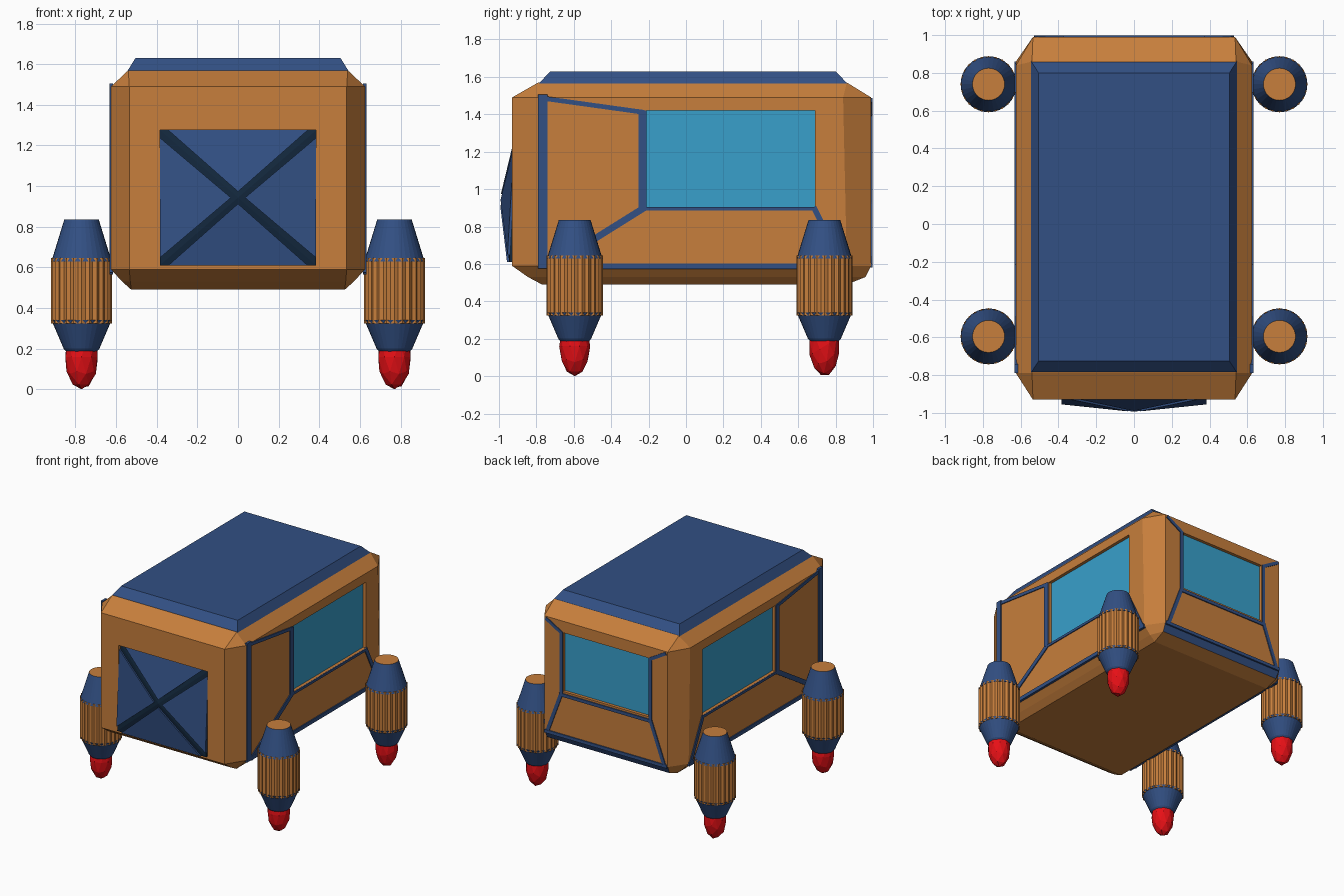
import bpy, bmesh, math
from mathutils import Vector, Matrix

cube = bpy.data.objects.get("Cube")
if cube:
    bpy.data.objects.remove(cube, do_unlink=True)


def material(name, rgb):
    m = bpy.data.materials.new(name)
    m.use_nodes = True
    m.diffuse_color = (*rgb, 1)
    m.node_tree.nodes["Principled BSDF"].inputs["Base Color"].default_value = (*rgb, 1)
    return m


ORANGE = material("orange", (0.57, 0.21, 0.045))
BLUE = material("navy blue", (0.032, 0.08, 0.23))
DARK = material("dark navy", (0.006, 0.02, 0.045))
GLASS = material("window cyan", (0.04, 0.35, 0.6))
RED = material("flame red", (0.8, 0.005, 0.008))


def finish(name, bm, *mats):
    bmesh.ops.recalc_face_normals(bm, faces=bm.faces)
    me = bpy.data.meshes.new(name)
    bm.to_mesh(me)
    bm.free()
    for m in mats:
        me.materials.append(m)
    ob = bpy.data.objects.new(name, me)
    bpy.context.collection.objects.link(ob)
    return ob


def loft(bm, rings, caps=True):
    """Skin a list of equal-length closed rings."""
    vr = [[bm.verts.new(p) for p in r] for r in rings]
    n = len(vr[0])
    for a, b in zip(vr, vr[1:]):
        for i in range(n):
            j = (i + 1) % n
            bm.faces.new((a[i], a[j], b[j], b[i]))
    if caps:
        bm.faces.new(vr[0][::-1])
        bm.faces.new(vr[-1])


def plate(bm, pts, place, d0, d1):
    """Extrude a flat outline between two depths on a wall."""
    loft(bm, [[place(u, v, d) for u, v in pts] for d in (d0, d1)])


def strip(bm, p, q, width, place, out=0.008):
    p, q = Vector(p), Vector(q)
    d = (q - p).normalized() * width / 2
    n = Vector((-d.y, d.x))
    plate(bm, [p - d + n, p - d - n, q + d - n, q + d + n], place, -0.01, out)


def rect(u0, u1, v0, v1):
    return [(u0, v0), (u1, v0), (u1, v1), (u0, v1)]


# Wall frames: (along, height, outward depth) to world space
SIDE, FRONT, BACK = 0.625, -0.93, 0.99
walls = {
    "left": lambda u, v, d: Vector((SIDE + d, u, v)),
    "right": lambda u, v, d: Vector((-SIDE - d, u, v)),
    "front": lambda u, v, d: Vector((u, FRONT - d, v)),
    "back": lambda u, v, d: Vector((u, BACK + d, v)),
}
side_window = rect(-0.21, 0.69, 0.905, 1.42)
back_window = rect(-0.37, 0.37, 0.94, 1.40)
hatch_hole = rect(-0.385, 0.385, 0.61, 1.275)
openings = {"left": side_window, "right": side_window,
            "back": back_window, "front": hatch_hole}


# Hull: chamfered box from stacked rings
def ring(hx, cx, yf, yfs, ybs, yb, z):
    half = [(cx, yf), (hx, yfs), (hx, ybs), (cx, yb)]
    return [(x, y, z) for x, y in half] + [(-x, y, z) for x, y in half[::-1]]


bm = bmesh.new()
loft(bm, [
    ring(0.525, 0.525, -0.77, -0.77, 0.86, 0.86, 0.49),
    ring(0.57, 0.53, -0.845, -0.78, 0.86, 0.96, 0.53),
    ring(SIDE, 0.535, FRONT, -0.79, 0.86, BACK, 0.59),
    ring(SIDE, 0.535, FRONT, -0.79, 0.84, BACK, 1.49),
    ring(0.54, 0.54, -0.79, -0.79, 0.86, 0.86, 1.57),
])
bmesh.ops.remove_doubles(bm, verts=bm.verts, dist=0.001)
for f in bm.faces:
    c = f.calc_center_median()
    f.material_index = int(c.y > 0.93 and c.z < 0.59)
hull = finish("hull", bm, ORANGE, BLUE)

# Recesses for windows and hatch
bm = bmesh.new()
for wall, outline in openings.items():
    plate(bm, outline, walls[wall], -0.03, 0.1)
cutter = finish("recess_cutter", bm, ORANGE)
cutter.hide_render = True
mod = hull.modifiers.new("recesses", "BOOLEAN")
mod.operation, mod.solver, mod.object = "DIFFERENCE", "EXACT", cutter
bpy.context.view_layer.objects.active = hull
bpy.ops.object.modifier_apply(modifier=mod.name)
bpy.data.objects.remove(cutter, do_unlink=True)

# Window panes
for wall in ("left", "right", "back"):
    bm = bmesh.new()
    plate(bm, openings[wall], walls[wall], -0.031, -0.024)
    finish(wall + "_window", bm, GLASS)

# Side trim
for wall in ("left", "right"):
    bm = bmesh.new()
    w = walls[wall]
    plate(bm, rect(-0.79, -0.74, 0.575, 1.505), w, -0.01, 0.008)
    plate(bm, rect(-0.255, -0.212, 0.9, 1.42), w, -0.01, 0.008)
    plate(bm, rect(-0.74, 0.86, 0.572, 0.602), w, -0.01, 0.008)
    plate(bm, rect(-0.22, 0.69, 0.885, 0.904), w, -0.01, 0.007)
    strip(bm, (-0.76, 1.485), (-0.235, 1.412), 0.025, w, 0.007)
    strip(bm, (-0.235, 0.893), (-0.72, 0.59), 0.036, w, 0.007)
    strip(bm, (0.69, 0.89), (0.835, 0.6), 0.03, w, 0.007)
    finish(wall + "_trim", bm, BLUE)

# Rear trim
bm = bmesh.new()
w = walls["back"]
plate(bm, rect(-0.4, 0.4, 0.9, 0.925), w, -0.01, 0.008)
plate(bm, rect(-0.53, 0.53, 0.58, 0.605), w, -0.01, 0.008)
for s in (-1, 1):
    strip(bm, (s * 0.385, 0.92), (s * 0.385, 1.39), 0.024, w, 0.007)
    strip(bm, (s * 0.39, 0.91), (s * 0.505, 0.6), 0.028, w, 0.007)
    strip(bm, (s * 0.39, 1.4), (s * 0.51, 1.47), 0.024, w, 0.007)
finish("back_trim", bm, BLUE)

# Front hatch: dark shallow pyramid with four raised triangular panels
corners = [Vector((x, -0.945 if z < 1 else -0.905, z)) for x, z in hatch_hole]
apex = Vector((0, -0.985, 0.943))
bm = bmesh.new()
base = [bm.verts.new(c) for c in corners]
rear = [bm.verts.new((c.x, -0.89, c.z)) for c in corners]
tip = bm.verts.new(apex)
for i in range(4):
    j = (i + 1) % 4
    bm.faces.new((base[i], base[j], tip))
    bm.faces.new((rear[i], rear[j], base[j], base[i]))
finish("hatch_core", bm, DARK)

bm = bmesh.new()
for i in range(4):
    a, b = corners[i], corners[(i + 1) % 4]
    mid = (a + b) / 2
    tri = [a.lerp(b, 0.055), b.lerp(a, 0.055), apex.lerp(mid, 0.09)]
    out = Vector((0, -0.012, 0))
    loft(bm, [tri, [p + out for p in tri]])
finish("hatch_panels", bm, BLUE)

# Roof slab
bm = bmesh.new()
loft(bm, [[(x, y, z) for x, y in rect(-hx, hx, y0, y1)] for hx, y0, y1, z in
          ((0.545, -0.787, 0.862, 1.565), (0.505, -0.725, 0.8, 1.63))])
finish("roof", bm, BLUE)


# Thrusters
def circle(r, z, n=32, flute=0.0):
    return [((r - flute * (i % 2)) * math.cos(math.tau * i / n),
             (r - flute * (i % 2)) * math.sin(math.tau * i / n), z) for i in range(n)]


def thruster(name, x, y, tilt):
    at = Matrix.Translation((x, y, 0))
    bm = bmesh.new()
    loft(bm, [circle(0.15, 0.325, 48, 0.009), circle(0.15, 0.645, 48, 0.009)])
    bm.transform(at)
    finish(name + "_barrel", bm, ORANGE)

    bm = bmesh.new()
    loft(bm, [circle(0.148, 0.63), circle(0.085, 0.835)])
    loft(bm, [circle(0.075, 0.185), circle(0.088, 0.2), circle(0.148, 0.34)])
    for f in bm.faces:
        f.material_index = int(f.calc_center_median().z > 0.83)
    bm.transform(at)
    finish(name + "_cones", bm, BLUE, ORANGE)

    bm = bmesh.new()
    bmesh.ops.create_icosphere(bm, subdivisions=2, radius=1)
    bm.transform(at @ Matrix.Translation((0, 0, 0.16))
                 @ Matrix.Diagonal((0.083, 0.083, 0.16, 1))
                 @ Matrix.Rotation(tilt, 4, "X"))
    finish(name + "_flame", bm, RED)


for side, x in (("left", 0.77), ("right", -0.77)):
    for end, y in (("front", -0.595), ("back", 0.74)):
        thruster(f"{end}_{side}_thruster", x, y, 0.0 if y < 0 else 0.3)
